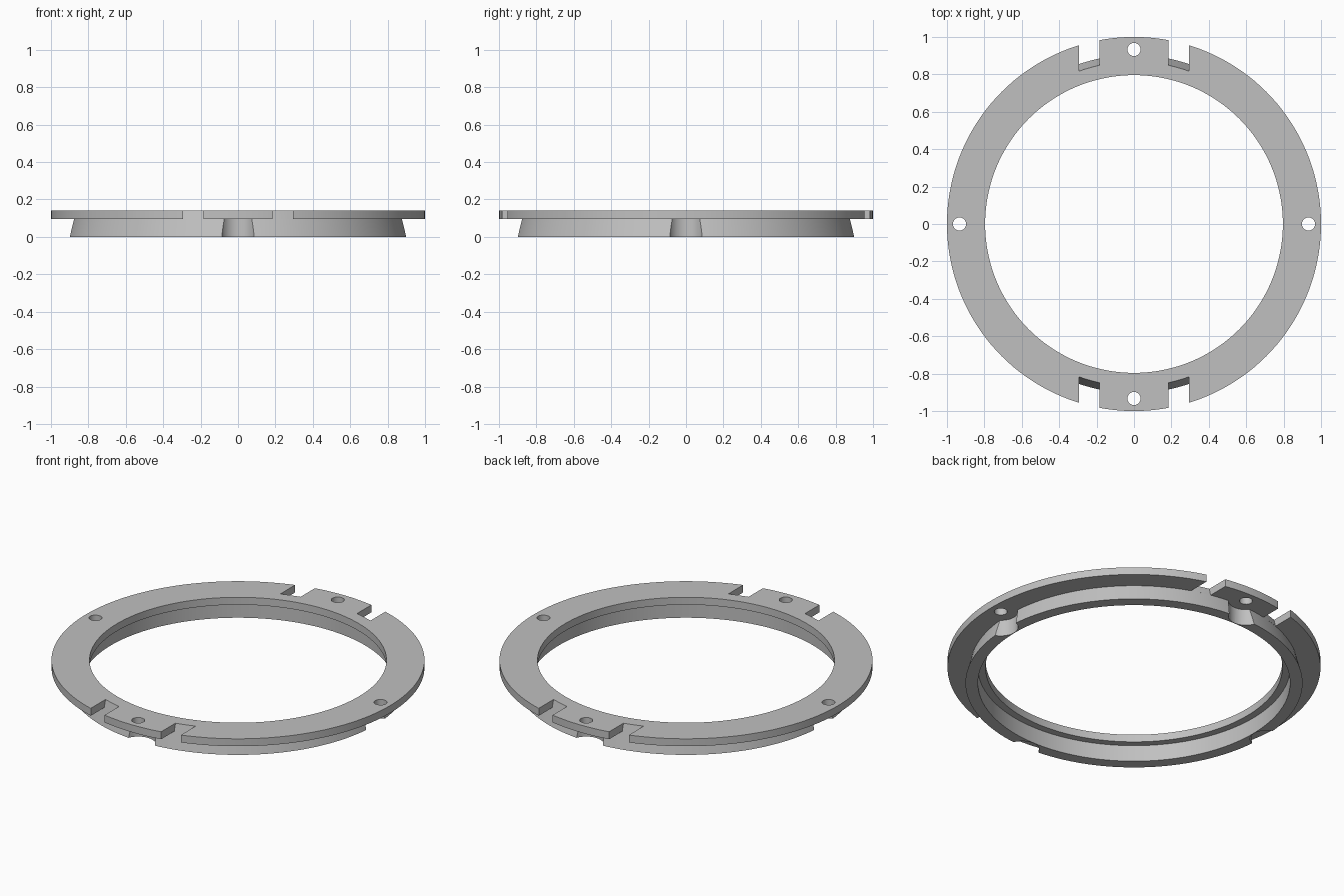
import bpy, bmesh
from math import pi, radians
from mathutils import Matrix, Vector

if "Cube" in bpy.data.objects:
    bpy.data.objects.remove(bpy.data.objects["Cube"])

SEGMENTS = 144
TOP, FLANGE_Z = 0.14, 0.096
FOOT_R, NECK_R = 0.904, 0.868      # tapered outer wall, bottom and top
HOLE_DIST = 0.933

grey = bpy.data.materials.new("plain grey")
grey.use_nodes = True
colour = (0.53, 0.53, 0.53, 1)
grey.diffuse_color = colour
grey.node_tree.nodes["Principled BSDF"].inputs["Base Color"].default_value = colour


def taper(z):
    return FOOT_R + (NECK_R - FOOT_R) * z / TOP


def to_object(name, bm):
    bmesh.ops.recalc_face_normals(bm, faces=bm.faces)
    mesh = bpy.data.meshes.new(name)
    bm.to_mesh(mesh)
    bm.free()
    mesh.materials.append(grey)
    obj = bpy.data.objects.new(name, mesh)
    bpy.context.collection.objects.link(obj)
    return obj


def revolve(name, profile):
    """Turn a closed (radius, height) outline around z."""
    bm = bmesh.new()
    verts = [bm.verts.new((r, 0, z)) for r, z in profile]
    edges = [bm.edges.new((a, b)) for a, b in zip(verts, verts[1:] + verts[:1])]
    bmesh.ops.spin(bm, geom=verts + edges, cent=(0, 0, 0), axis=(0, 0, 1),
                   angle=2 * pi, steps=SEGMENTS, use_merge=True)
    bmesh.ops.remove_doubles(bm, verts=bm.verts, dist=1e-5)
    return to_object(name, bm)


def boxes(name, centres, size):
    bm = bmesh.new()
    for centre in centres:
        bmesh.ops.create_cube(bm, size=1, matrix=Matrix.Translation(centre)
                              @ Matrix.Diagonal((*size, 1)))
    return to_object(name, bm)


def posts(name, radius, bottom, top, sides):
    """Four upright cylinders, one at each screw position."""
    bm = bmesh.new()
    for i in range(4):
        spot = Matrix.Rotation(i * pi / 2, 4, "Z") @ Vector((HOLE_DIST, 0, (bottom + top) / 2))
        bmesh.ops.create_cone(bm, cap_ends=True, segments=sides, radius1=radius,
                              radius2=radius, depth=top - bottom,
                              matrix=Matrix.Translation(spot))
    return to_object(name, bm)


def combine(target, cutter, operation):
    mod = target.modifiers.new("cut", "BOOLEAN")
    mod.operation, mod.solver, mod.object = operation, "EXACT", cutter
    bpy.context.view_layer.update()
    graph = bpy.context.evaluated_depsgraph_get()
    result = bpy.data.meshes.new_from_object(target.evaluated_get(graph))
    target.modifiers.clear()
    target.data = result
    bpy.data.objects.remove(cutter)


# Flanged ring with a tapered skirt and an inner ledge
ring = revolve("flanged_ring", [
    (0.837, 0), (FOOT_R, 0), (taper(FLANGE_Z), FLANGE_Z), (1, FLANGE_Z),
    (1, TOP), (0.796, TOP), (0.796, FLANGE_Z), (0.837, FLANGE_Z)])

# Two pairs of flange notches that stop at the tapered wall
low, high, gap = 0.08, 0.16, 0.0004
notches = revolve("notch_cutter", [
    (taper(low) + gap, low), (1.1, low), (1.1, high), (taper(high) + gap, high)])
centres = [(sx * 0.24, sy * 0.95, 0.12) for sx in (-1, 1) for sy in (-1, 1)]
combine(notches, boxes("notch_limits", centres, (0.11, 0.5, 0.2)), "INTERSECT")
combine(ring, notches, "DIFFERENCE")

# Screw head scallops in the skirt, then the screw holes
combine(ring, posts("scallop_cutter", 0.093, -0.05, FLANGE_Z, 48), "DIFFERENCE")
combine(ring, posts("hole_cutter", 0.035, -0.1, 0.2, 32), "DIFFERENCE")

bpy.ops.object.select_all(action="DESELECT")
ring.select_set(True)
bpy.context.view_layer.objects.active = ring
bpy.ops.object.shade_smooth_by_angle(angle=radians(30))
